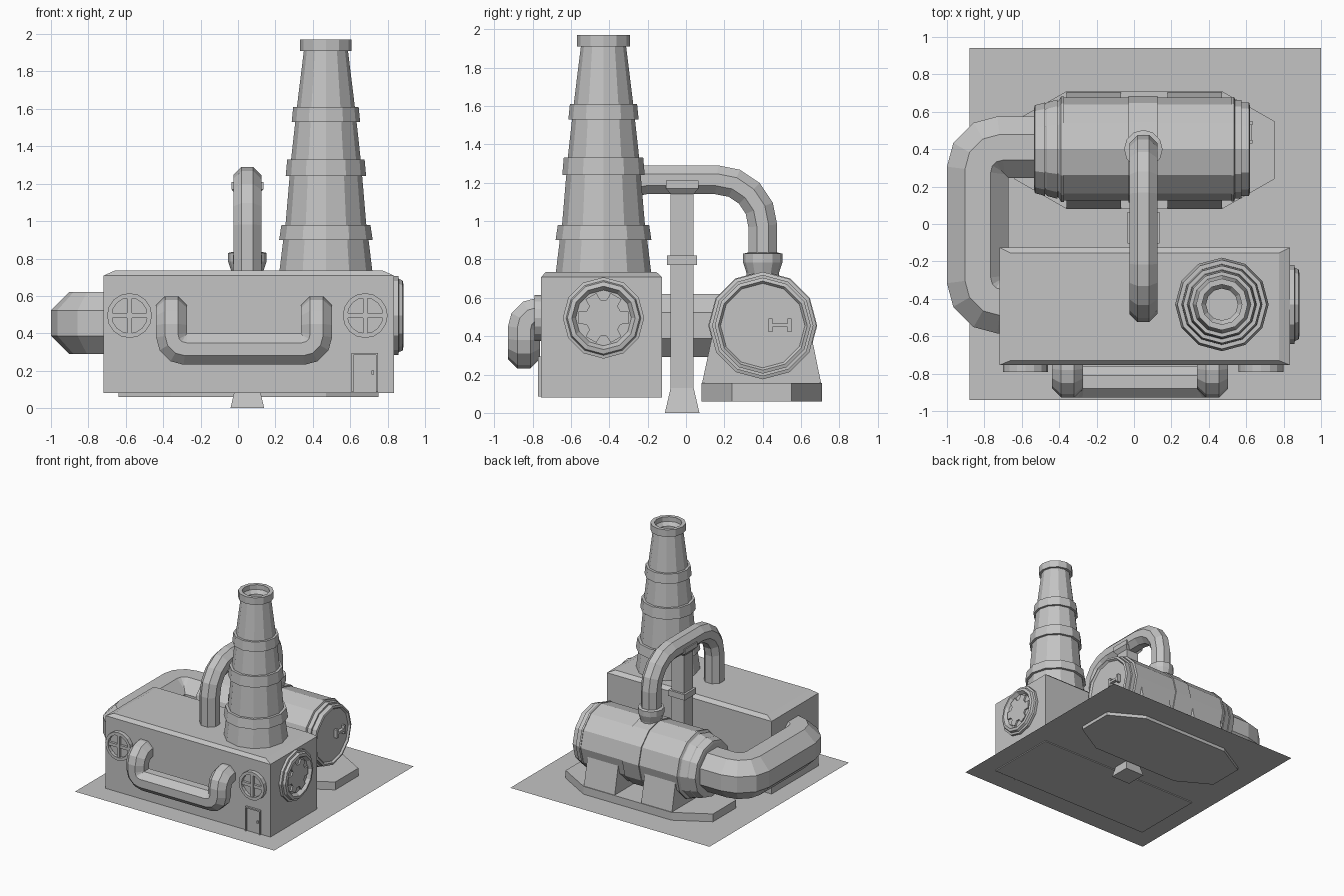
import bpy, bmesh, math
from mathutils import Matrix, Vector

if "Cube" in bpy.data.objects:
    bpy.data.objects.remove(bpy.data.objects["Cube"])

grey = bpy.data.materials.new("light_grey")
grey.diffuse_color = (0.55, 0.55, 0.55, 1)
grey.use_nodes = True
grey.node_tree.nodes["Principled BSDF"].inputs["Base Color"].default_value = grey.diffuse_color

UP = Matrix.Identity(4)
FRONT = Matrix.Rotation(math.pi / 2, 4, 'X')                  # local z points to -y
RIGHT = Matrix(((0, 0, 1, 0), (1, 0, 0, 0), (0, 1, 0, 0), (0, 0, 0, 1)))  # local z points to +x


def finish(name, bm, mat=UP, loc=(0, 0, 0)):
    bmesh.ops.recalc_face_normals(bm, faces=bm.faces)
    me = bpy.data.meshes.new(name)
    bm.to_mesh(me)
    bm.free()
    me.transform(Matrix.Translation(loc) @ mat)
    me.materials.append(grey)
    ob = bpy.data.objects.new(name, me)
    bpy.context.collection.objects.link(ob)
    return ob


def skin(bm, rings, closed=False):
    """Bridge rings of points; cap both ends or join last to first."""
    vs = [[bm.verts.new(p) for p in r] for r in rings]
    n = len(vs[0])
    pairs = list(zip(vs, vs[1:])) + ([(vs[-1], vs[0])] if closed else [])
    for a, b in pairs:
        for i in range(n):
            j = (i + 1) % n
            bm.faces.new((a[i], a[j], b[j], b[i]))
    if not closed:
        bm.faces.new(vs[0][::-1])
        bm.faces.new(vs[-1])


def circle(r, z, n, phase=0.0):
    return [(r * math.cos(phase + math.tau * i / n), r * math.sin(phase + math.tau * i / n), z)
            for i in range(n)]


def lathe(name, profile, loc, mat=UP, n=12, phase=0.0, closed=False):
    bm = bmesh.new()
    skin(bm, [circle(r, z, n, phase) for r, z in profile], closed)
    return finish(name, bm, mat, loc)


def prism(name, pts, z0, z1, mat=UP, loc=(0, 0, 0)):
    bm = bmesh.new()
    skin(bm, [[(x, y, z) for x, y in pts] for z in (z0, z1)])
    return finish(name, bm, mat, loc)


def box(name, lo, hi):
    return prism(name, [(lo[0], lo[1]), (hi[0], lo[1]), (hi[0], hi[1]), (lo[0], hi[1])], lo[2], hi[2])


def pipe(name, corners, radius, bend, n=8, steps=4):
    """Mitred tube along a path with rounded corners."""
    c = [Vector(p) for p in corners]
    path = [c[0]]
    for a, b, d in zip(c, c[1:], c[2:]):
        u, v = (a - b).normalized(), (d - b).normalized()
        mid = b + (u + v) * bend
        for k in range(steps + 1):
            t = math.pi / 2 * k / steps
            path.append(mid - v * bend * math.cos(t) - u * bend * math.sin(t))
    path.append(c[-1])
    d = (path[1] - path[0]).normalized()
    side = d.orthogonal().normalized()
    up = d.cross(side)
    big = radius / math.cos(math.pi / n)
    ring = [path[0] + side * x + up * y for x, y, _ in circle(big, 0, n, math.pi / n)]
    rings = [ring]
    for i in range(1, len(path)):
        d = (path[i] - path[i - 1]).normalized()
        nxt = (path[i + 1] - path[i]).normalized() if i + 1 < len(path) else d
        t = (d + nxt).normalized()
        ring = [p + d * ((path[i] - p).dot(t) / d.dot(t)) for p in ring]
        rings.append(ring)
    bm = bmesh.new()
    skin(bm, rings)
    return finish(name, bm)


# Ground sheet
bm = bmesh.new()
bm.faces.new([bm.verts.new(p) for p in
              ((-.88, -.94, .088), (1, -.94, .088), (1, .94, .088), (-.88, .94, .088))])
finish("ground_sheet", bm)

# Main building with chamfered roof
bm = bmesh.new()
skin(bm, [[(x0, y0, z), (x1, y0, z), (x1, y1, z), (x0, y1, z)] for x0, x1, y0, y1, z in (
    (-.72, .835, -.755, -.125, .08), (-.72, .835, -.755, -.125, .708), (-.66, .775, -.73, -.155, .735))])
finish("building", bm)

# Chimney: tapered stages with collars and a hollow mouth
lathe("chimney", [(.25, .72), (.228, .90), (.25, .90), (.238, .98), (.216, .98), (.194, 1.24),
                  (.215, 1.24), (.207, 1.33), (.186, 1.33), (.164, 1.53), (.183, 1.53), (.175, 1.61),
                  (.155, 1.61), (.118, 1.91), (.138, 1.91), (.138, 1.97), (.107, 1.97), (.107, 1.93),
                  (.085, 1.90), (.085, 1.80)], (.47, -.43, 0))

# Round windows with crossbars
for x in (-.58, .68):
    lathe("window_ring", [(.12, 0), (.12, .035), (.095, .035), (.095, 0)], (x, -.755, .495),
          FRONT, 16, closed=True)
    lathe("window_pane", [(.10, 0), (.10, .009)], (x, -.755, .495), FRONT, 16)
    box("window_bar_vertical", (x - .013, -.785, .40), (x + .013, -.75, .59))
    box("window_bar_horizontal", (x - .095, -.784, .482), (x + .095, -.75, .508))

# Door with frame and knob
box("door", (.615, -.76, .085), (.74, -.75, .285))
for x in (.607, .737):
    box("door_jamb", (x, -.772, .085), (x + .011, -.75, .295))
box("door_lintel", (.618, -.772, .284), (.737, -.75, .295))
box("door_knob", (.715, -.77, .18), (.727, -.755, .20))

# Round vent on the right wall with a six-lobed fan plate
lathe("vent_ring", [(.212, 0), (.212, .022), (.195, .025), (.188, .045), (.165, .05),
                    (.145, .022), (.145, 0)], (.835, -.43, .495), RIGHT, 12, closed=True)
lathe("vent_disc", [(.15, 0), (.15, .022)], (.835, -.43, .495), RIGHT)
star = []
for k in range(6):
    for off, r in ((-.24, .135), (.24, .135), (.36, .095), (.69, .095)):
        a = k * math.pi / 3 + off
        star.append((r * math.cos(a), r * math.sin(a)))
prism("vent_fan", star, .015, .036, RIGHT, (.835, -.43, .495))

# Tank: banded drum lying along x
lathe("tank", [(.215, -.535), (.235, -.53), (.25, -.475), (.24, -.475), (.25, -.465), (.265, -.41),
               (.255, -.41), (.262, -.40), (.282, -.39), (.282, -.375), (.275, -.375), (.275, -.03),
               (.284, -.03), (.284, .125), (.275, .125), (.275, .52), (.28, .52), (.28, .535),
               (.264, .54), (.264, .575), (.25, .575), (.25, .615), (.232, .62), (.22, .605)],
      (0, .40, .455), RIGHT)

# Tank hatch handle
box("handle_bar", (.60, .44, .447), (.632, .54, .467))
for y in (.43, .53):
    box("handle_end", (.60, y, .422), (.634, y + .02, .492))

# Tank footing and saddles
prism("tank_footing", [(-.36, .08), (.47, .08), (.75, .24), (.75, .55), (.47, .71), (-.36, .71),
                       (-.64, .55), (-.64, .24)], .06, .155)
for x0, x1 in ((-.36, -.07), (.18, .47)):
    prism("tank_saddle", [(.083, .15), (.705, .15), (.65, .42), (.14, .42)], x0, x1, RIGHT)

# Large pipe from the tank round to the building
pipe("large_pipe", [(-.50, .41, .455), (-.835, .41, .455), (-.835, -.42, .455), (-.70, -.42, .455)],
     .165, .125, steps=3)

# Arched pipe over the top, with its collar on the tank
pipe("arch_pipe", [(.05, .40, .70), (.05, .40, 1.215), (.05, -.45, 1.215), (.05, -.45, .72)],
     .075, .24)
lathe("arch_collar", [(.08, .69), (.085, .73), (.103, .785), (.103, .83), (.08, .835)],
      (.05, .40, 0), n=12)

# Post holding up the arched pipe
s = math.sqrt(2)
lathe("support_post", [(r * s, z) for r, z in (
    (.09, 0), (.06, .13), (.06, .77), (.078, .77), (.078, .82), (.06, .82), (.06, 1.14),
    (.085, 1.17), (.085, 1.21))], (.05, -.02, 0), n=4, phase=math.pi / 4)

# Handle-shaped pipe on the front wall
pipe("front_pipe", [(-.355, -.74, .515), (-.355, -.845, .515), (-.355, -.845, .315),
                    (.42, -.845, .315), (.42, -.845, .515), (.42, -.74, .515)], .083, .075, steps=3)
